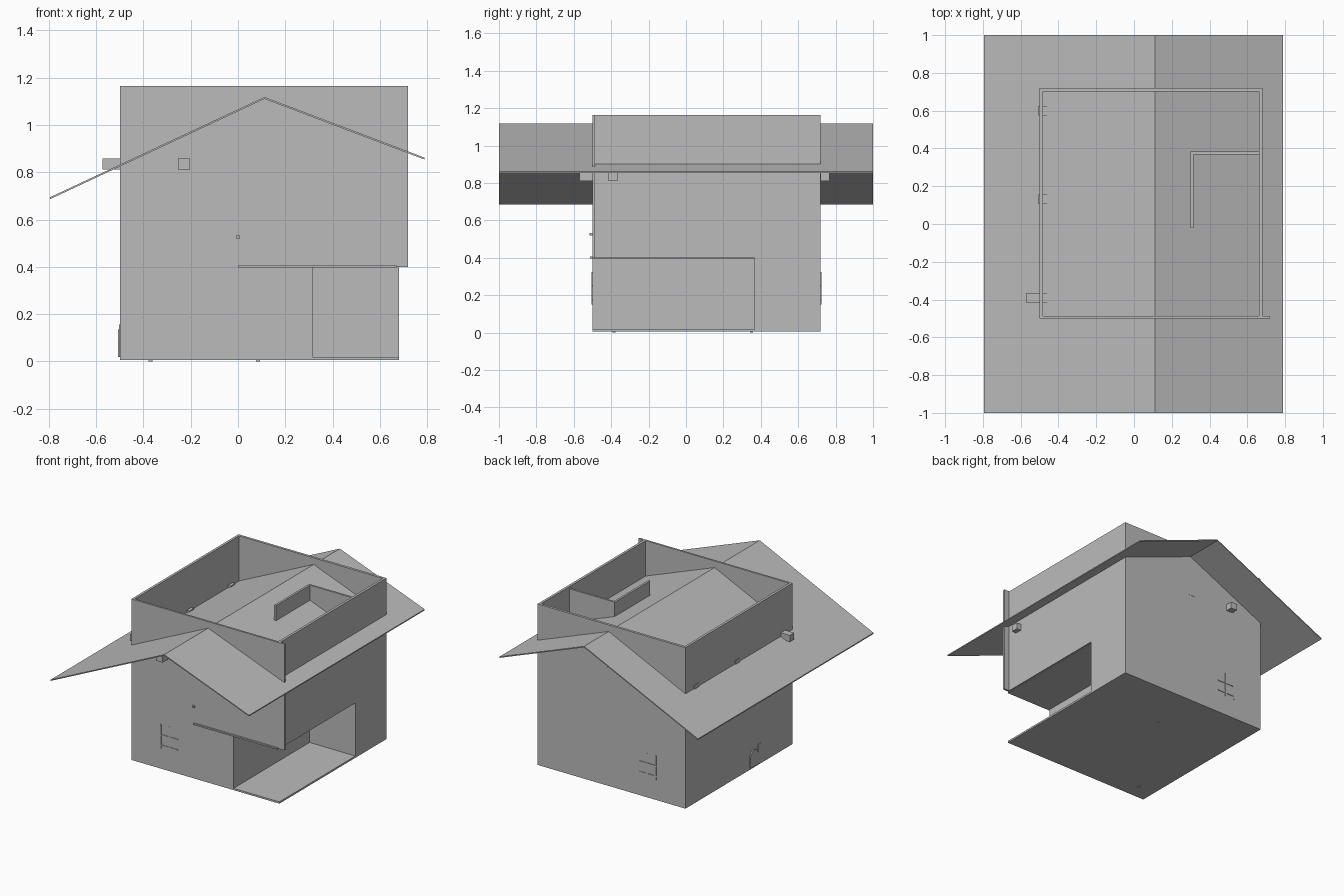
import bpy, bmesh, math

if "Cube" in bpy.data.objects:
    bpy.data.objects.remove(bpy.data.objects["Cube"])

grey = bpy.data.materials.new("plain grey")
grey.diffuse_color = (0.5, 0.5, 0.5, 1)
grey.use_nodes = True
grey.node_tree.nodes["Principled BSDF"].inputs["Base Color"].default_value = grey.diffuse_color


def finish(name, bm):
    bmesh.ops.recalc_face_normals(bm, faces=bm.faces)
    me = bpy.data.meshes.new(name)
    bm.to_mesh(me)
    bm.free()
    me.materials.append(grey)
    ob = bpy.data.objects.new(name, me)
    bpy.context.collection.objects.link(ob)
    return ob


def box(name, x, y, z):
    bm = bmesh.new()
    bmesh.ops.create_cube(bm, size=1)
    for v in bm.verts:
        for i, (a, b) in enumerate((x, y, z)):
            v.co[i] = a if v.co[i] < 0 else b
    return finish(name, bm)


def extrude(name, profile, a, b, axis):
    """Extrude a closed 2D profile between a and b along x or y."""
    bm = bmesh.new()
    place = (lambda p, d: (d, p[0], p[1])) if axis == "x" else (lambda p, d: (p[0], d, p[1]))
    f = bm.faces.new([bm.verts.new(place(p, a)) for p in profile])
    r = bmesh.ops.extrude_face_region(bm, geom=[f])
    d = (b - a, 0, 0) if axis == "x" else (0, b - a, 0)
    bmesh.ops.translate(bm, vec=d, verts=[v for v in r["geom"] if isinstance(v, bmesh.types.BMVert)])
    return finish(name, bm)


L, R, F, B = -0.5, 0.68, -0.5, 0.72      # outer wall limits
Z0, MID, TOP = 0.005, 0.40, 1.165        # base, porch ceiling, wall top
PX, PY, T = 0.315, 0.365, 0.018          # porch corner, wall thickness

# outer walls, with the front right corner left open below
extrude("front_wall", [(L, Z0), (PX, Z0), (PX, MID), (0.72, MID), (0.72, TOP), (L, TOP)], F, F + 0.014, "y")
extrude("right_wall", [(PY, Z0), (B, Z0), (B, TOP), (F + 0.014, TOP), (F + 0.014, MID), (PY, MID)], R - T, R, "x")
box("left_wall", (L, L + T), (F + 0.014, B), (Z0, TOP))
box("back_wall", (L + T, R - T), (B - T, B), (Z0, TOP))

# floor, porch walls and ceiling slab with its front lip
box("floor", (L, R), (F, B), (Z0, 0.018))
box("porch_side_wall", (PX - T, PX), (F + 0.014, PY + T), (0.018, MID))
box("porch_back_wall", (PX, R - T), (PY, PY + T), (0.018, MID))
box("ceiling_slab", (0.0, 0.67), (F - 0.012, PY), (MID - 0.004, MID + 0.006))

# upper L-shaped inner wall
box("upper_inner_side", (0.30, PX), (-0.02, PY + T), (MID, 1.15))
box("upper_inner_back", (PX, R - T), (PY + 0.004, PY + T), (MID, 1.15))

# thin gable roof
t = 0.008
extrude("roof", [(-0.795, 0.686), (0.112, 1.11), (0.788, 0.854),
                 (0.788, 0.854 + t), (0.112, 1.11 + t), (-0.795, 0.686 + t)], -1, 1, "y")

# beam ends poking through the walls
h = 0.025
bz = (0.812, 0.858)
box("front_beam", (-0.228 - h, -0.228 + h), (F - 0.07, F + 0.04), bz)
box("back_beam", (-0.228 - h, -0.228 + h), (B - 0.04, B + 0.047), bz)
box("left_beam", (L - 0.072, L + 0.04), (-0.39 - h, -0.39 + h), bz)
box("right_beam", (R - 0.04, R + 0.035), (-0.39 - h, -0.39 + h), bz)
box("back_beam_stub", (0.105 - h, 0.105 + h), (B - 0.04, B + 0.002), bz)
for y in (0.13, 0.6):
    box("left_beam_stub", (L - 0.005, L + 0.04), (y - h, y + h), bz)

# window bars on the front and back walls
for side, wall, d in (("front", F, -0.004), ("back", B, 0.004)):
    ys = tuple(sorted((wall, wall + d)))
    for x in (-0.265, -0.195):
        box(side + "_window_upright", (x - 0.004, x + 0.004), ys, (0.15, 0.325))
    for z in (0.175, 0.25):
        box(side + "_window_crossbar", (-0.27, -0.13), ys, (z - 0.004, z + 0.004))

# small knob on the front wall
box("wall_knob", (-0.008, 0.008), (F - 0.015, F), (0.52, 0.532))

# arched door on the left wall, with a narrow flat panel beside it
arch = [(-0.01, 0.018), (-0.10, 0.018)]
arch += [(-0.055 - 0.045 * math.cos(a), 0.09 + 0.045 * math.sin(a))
         for a in [math.pi * i / 12 for i in range(13)]]
extrude("arched_door", arch, L - 0.008, L, "x")
box("door_panel", (L - 0.004, L), (-0.135, -0.105), (0.018, 0.155))

# tiny feet under the floor
for x, y in ((0.085, 0.35), (-0.37, -0.385)):
    box("foot", (x - 0.008, x + 0.008), (y - 0.008, y + 0.008), (0, 0.01))
